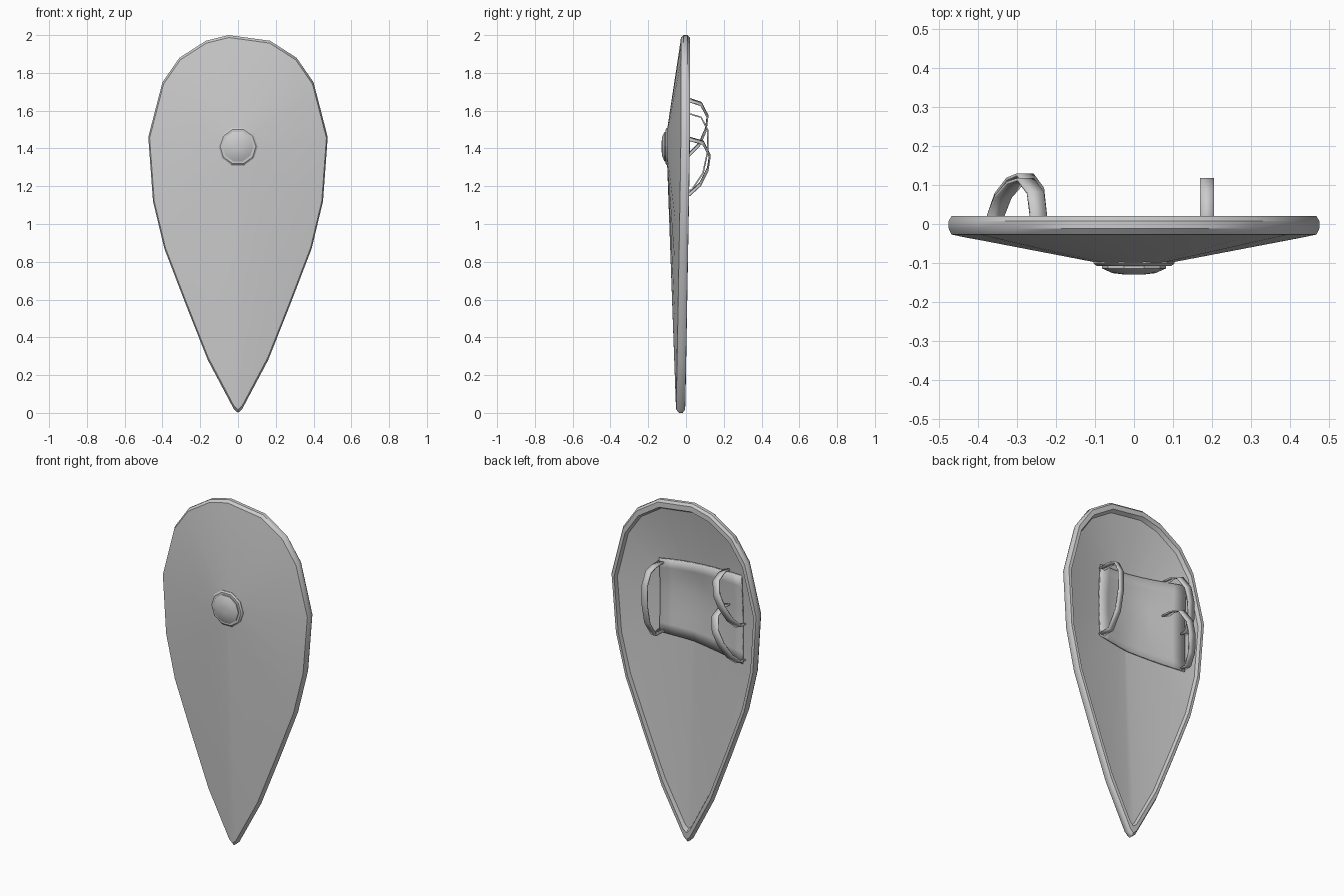
import bpy, bmesh
from math import sin, cos, pi, atan2
from mathutils import Vector

if "Cube" in bpy.data.objects:
    bpy.data.objects.remove(bpy.data.objects["Cube"])

BOSS_Z = 1.41
HALF = [(0.17, 1.97), (0.31, 1.88), (0.40, 1.75), (0.475, 1.46), (0.45, 1.12),
        (0.39, 0.87), (0.275, 0.57), (0.16, 0.28), (0.022, 0.02)]
OUTLINE = [(-0.05, 2.0)] + HALF + [(0, 0)] + [(-x, z) for x, z in reversed(HALF)]


def finish(bm, name, angle=0.6):
    bmesh.ops.recalc_face_normals(bm, faces=bm.faces[:])
    mesh = bpy.data.meshes.new(name)
    bm.to_mesh(mesh)
    bm.free()
    ob = bpy.data.objects.new(name, mesh)
    bpy.context.collection.objects.link(ob)
    bpy.ops.object.select_all(action='DESELECT')
    ob.select_set(True)
    bpy.context.view_layer.objects.active = ob
    bpy.ops.object.shade_smooth_by_angle(angle=angle)
    return ob


def loft(name, rings, angle=0.6):
    # skin a stack of closed rings and cap both ends
    bm = bmesh.new()
    loops = [[bm.verts.new(p) for p in r] for r in rings]
    n = len(loops[0])
    for a, b in zip(loops, loops[1:]):
        for i in range(n):
            j = (i + 1) % n
            bm.faces.new((a[i], a[j], b[j], b[i]))
    bm.faces.new(loops[0])
    bm.faces.new(loops[-1])
    return finish(bm, name, angle)


def lean(z):
    # lower part of the shield drifts forward
    return -0.025 * max(0, 1 - z / 1.4)


def outline_ring(scale, y):
    pts = [(x * scale, 1.15 + (z - 1.15) * scale) for x, z in OUTLINE]
    return [(x, y + lean(z), z) for x, z in pts]


def centre_ring(r, y):
    pts = []
    for x, z in OUTLINE:
        a = atan2(z - BOSS_Z, x)
        pts.append((r * cos(a), y, BOSS_Z + r * sin(a)))
    return pts


# shield body: coned front, rounded rim, back hollowed to a thin shell
body = loft("shield_body", [
    centre_ring(0.09, -0.1),
    outline_ring(0.955, -0.03),
    outline_ring(0.985, -0.027),
    outline_ring(1.0, -0.012),
    outline_ring(1.0, 0.008),
    outline_ring(0.985, 0.02),
    outline_ring(0.95, 0.021),
    outline_ring(0.935, 0.0),
    centre_ring(0.09, -0.08)])


def back_y(x, z):
    # depth of the hollow back at a point
    return body.ray_cast((x, 1, z), (0, -1, 0))[1].y


def disc(name, sides, profile):
    loft(name, [[(r * cos(2 * pi * i / sides), y, BOSS_Z + r * sin(2 * pi * i / sides))
                 for i in range(sides)] for r, y in profile])


# boss washer and dome
disc("boss_ring", 10, [(0.104, -0.085), (0.104, -0.101), (0.095, -0.108), (0.075, -0.108)])
disc("boss_dome", 10, [(0.082, -0.1), (0.082, -0.114), (0.055, -0.126), (0.02, -0.13)])

# thin arm pad laid over the hollow between the straps
bm = bmesh.new()
N = 8
grid = []
for i in range(N + 1):
    t = i / N
    x = 0.2 - 0.56 * t
    top, bottom = 1.6 + 0.06 * t, 1.17 - 0.03 * t
    zs = [top + (bottom - top) * j / N for j in range(N + 1)]
    grid.append([bm.verts.new((x, back_y(x, z) + 0.006, z)) for z in zs])
for a, b in zip(grid, grid[1:]):
    for j in range(N):
        bm.faces.new((a[j], a[j + 1], b[j + 1], b[j]))
pad = finish(bm, "arm_pad")
solid = pad.modifiers.new("thickness", 'SOLIDIFY')
solid.thickness = 0.008
solid.offset = 0


def strap(name, top_x, bottom_x, path, width):
    # ribbon arching off the back, rooted on the hollow at both ends
    z0, z1 = path[0][1], path[-1][1]
    side = Vector((z0 - z1, 0, bottom_x - top_x)).normalized() * width / 2
    path = [(back_y(top_x, z0), z0)] + path + [(back_y(bottom_x, z1), z1)]
    bm = bmesh.new()
    rows = []
    for y, z in path:
        t = min(1, max(0, (z0 - z) / (z0 - z1)))
        c = Vector((top_x + (bottom_x - top_x) * t, y, z))
        rows.append((bm.verts.new(c - side), bm.verts.new(c + side)))
    for a, b in zip(rows, rows[1:]):
        bm.faces.new((a[0], a[1], b[1], b[0]))
    ob = finish(bm, name, 0.3)
    mod = ob.modifiers.new("thickness", 'SOLIDIFY')
    mod.thickness = 0.008
    mod.offset = 0


# one hand strap and two slanted forearm straps
strap("hand_strap", 0.187, 0.187, [(0.03, 1.58), (0.08, 1.565), (0.114, 1.5),
      (0.114, 1.38), (0.09, 1.27), (0.03, 1.18)], 0.035)
strap("upper_arm_strap", -0.245, -0.355, [(0.02, 1.655), (0.08, 1.635), (0.114, 1.57),
      (0.105, 1.5), (0.07, 1.42), (0.02, 1.37)], 0.045)
strap("lower_arm_strap", -0.245, -0.355, [(0.02, 1.45), (0.09, 1.43), (0.126, 1.36),
      (0.115, 1.29), (0.075, 1.21), (0.02, 1.16)], 0.045)
